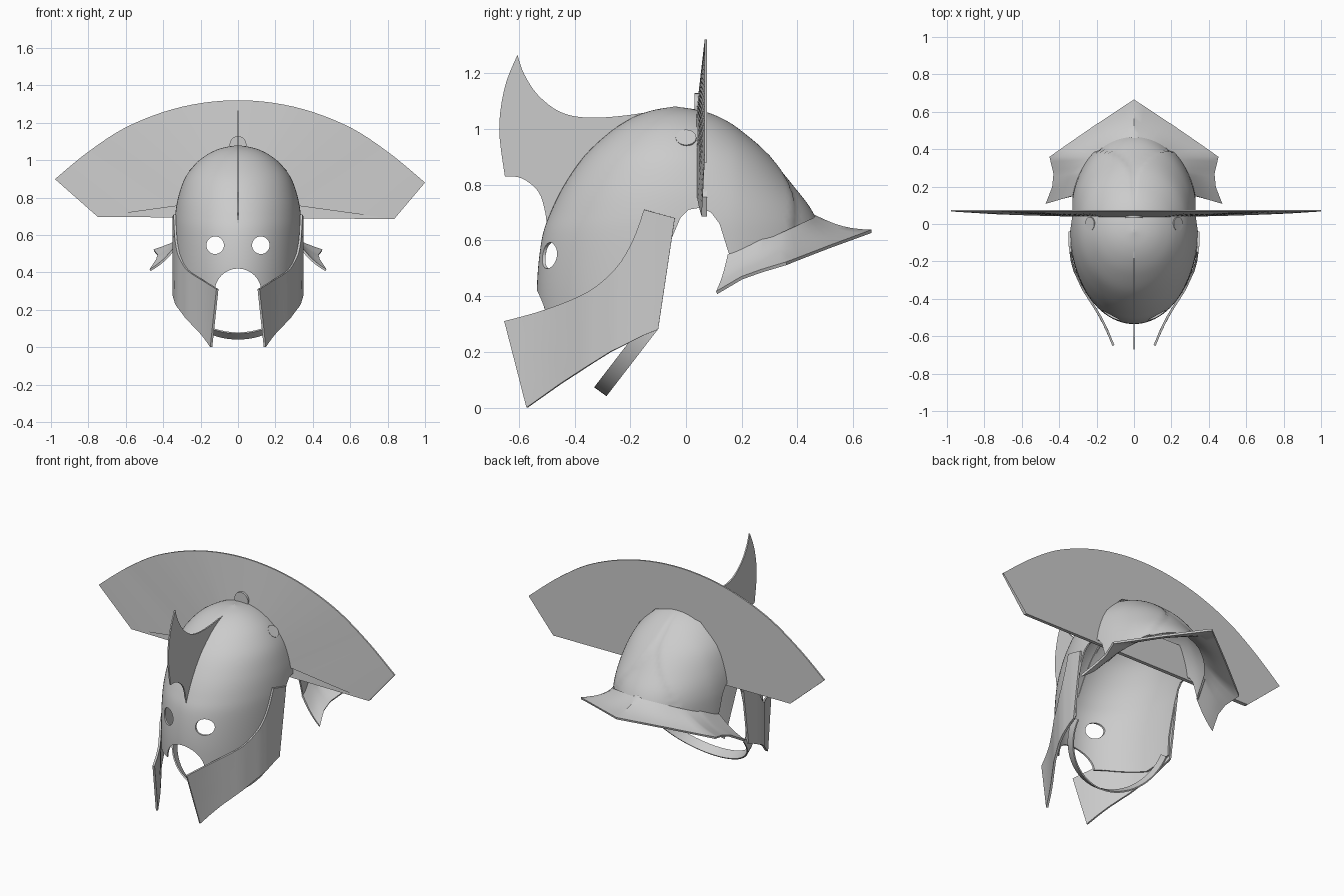
import bpy, bmesh
from math import sin, cos, pi, radians
from mathutils import Vector

cube = bpy.data.objects.get("Cube")
if cube:
    bpy.data.objects.remove(cube, do_unlink=True)

steel = bpy.data.materials.new("steel_grey")
steel.use_nodes = True
GREY = (0.6, 0.6, 0.6, 1)
steel.diffuse_color = GREY
steel.node_tree.nodes["Principled BSDF"].inputs["Base Color"].default_value = GREY


def activate(ob):
    bpy.ops.object.select_all(action='DESELECT')
    ob.select_set(True)
    bpy.context.view_layer.objects.active = ob


def finish(name, bm, thickness=0, angle=35):
    """Turn a bmesh into a shaded object, optionally thickened."""
    bmesh.ops.remove_doubles(bm, verts=bm.verts, dist=1e-5)
    bmesh.ops.recalc_face_normals(bm, faces=bm.faces)
    me = bpy.data.meshes.new(name)
    bm.to_mesh(me)
    bm.free()
    me.materials.append(steel)
    ob = bpy.data.objects.new(name, me)
    bpy.context.collection.objects.link(ob)
    activate(ob)
    if thickness:
        mod = ob.modifiers.new("thickness", 'SOLIDIFY')
        mod.thickness = thickness
        mod.offset = 0
        bpy.ops.object.modifier_apply(modifier=mod.name)
    bpy.ops.object.shade_smooth_by_angle(angle=radians(angle))
    return ob


def grid(rows, cyclic=False, caps=False):
    """Skin a list of equally long rows of points."""
    bm = bmesh.new()
    vs = [[bm.verts.new(p) for p in row] for row in rows]
    n = len(rows[0])
    for a, b in zip(vs, vs[1:]):
        for i in range(n if cyclic else n - 1):
            j = (i + 1) % n
            bm.faces.new((a[i], a[j], b[j], b[i]))
    if caps:
        bm.faces.new(vs[0])
        bm.faces.new(vs[-1])
    return bm


def prism(points, axis, lo, hi):
    """Extrude a flat outline along x or y."""
    def place(p, d):
        return (d, p[0], p[1]) if axis == 'x' else (p[0], d, p[1])
    return grid([[place(p, d) for p in points] for d in (lo, hi)], True, True)


def smooth(points, n):
    """Smooth curve through the points, n steps per span."""
    p = [Vector(q) for q in points]
    p = [p[0]] + p + [p[-1]]
    out = []
    for a, b, c, d in zip(p, p[1:], p[2:], p[3:]):
        for k in range(n):
            t = k / n
            out.append(0.5 * (2 * b + (c - a) * t + (2 * a - 5 * b + 4 * c - d) * t * t
                              + (3 * b - a - 3 * c + d) * t ** 3))
    return out + [p[-1]]


def straight(points, n):
    p = [Vector(q) for q in points]
    return [a.lerp(b, k / n) for a, b in zip(p, p[1:]) for k in range(n)] + [p[-1]]


# Bowl with face mask: sections given as height, front, back, half width
CENTRE = -0.04
sections = [(.2, -.52, .5, .335), (.42, -.53, .5, .337), (.6, -.513, .485, .337),
            (.7, -.48, .45, .332), (.8, -.43, .375, .315), (.9, -.36, .29, .28),
            (.98, -.275, .2, .22), (1.03, -.2, .13, .155), (1.06, -.125, .055, .085),
            (1.075, CENTRE, CENTRE, 0)]


def bowl_point(z, front, back, width, a):
    x = width * cos(a)
    reach = back - CENTRE if sin(a) > 0 else CENTRE - front
    y = CENTRE + reach * sin(a)
    # Twin raised lobes on the back
    if y > 0.05:
        edge = 1 - ((abs(x) - .17) / .17) ** 2 - (max(y - .2, 0) / .185) ** 2
        lift = 0.03 * min(1, max(0, edge * 8)) * min(1, (y - .05) / .12)
        x, y = x * (1 + lift), CENTRE + (y - CENTRE) * (1 + lift)
    return (x, y, z)


rows = [[bowl_point(*s, 2 * pi * i / 96) for i in range(96)] for s in smooth(sections, 6)]
bm = grid(rows[:-1], True)
top = bm.verts.new((0, CENTRE, 1.075))
rim = [e for e in bm.edges if e.is_boundary and e.verts[0].co.z > 1]
for e in rim:
    bm.faces.new((*e.verts, top))
bowl = finish("helmet_bowl", bm, 0.01)

# Openings: eyes, mouth, and the ear arches with the lower edge
lower_edge = [(-.8, .3), (-.45, .3), (-.25, .25), (-.1, .3), (-.1, .4), (-.08, .5),
              (-.05, .61), (-.02, .68), (.01, .71), (.05, .717), (.09, .7), (.12, .66),
              (.145, .58), (.16, .535), (.25, .585), (.36, .635), (.46, .68), (.8, .68),
              (.8, -.1), (-.8, -.1)]
mouth = [(.125 * cos(pi * i / 24), .295 + .125 * sin(pi * i / 24)) for i in range(25)]
mouth += [(-.125, 0), (.125, 0)]
cutters = [prism(lower_edge, 'x', -.7, .7), prism(mouth, 'y', -.9, -.2)]
for side in (-1, 1):
    eye = [(side * .122 + .047 * cos(pi * i / 16), .545 + .047 * sin(pi * i / 16))
           for i in range(32)]
    cutters.append(prism(eye, 'y', -.9, -.2))
for cut in cutters:
    cutter = finish("cutter", cut)
    cutter.hide_render = True
    mod = bowl.modifiers.new("opening", 'BOOLEAN')
    mod.operation = 'DIFFERENCE'
    mod.solver = 'EXACT'
    mod.object = cutter
    activate(bowl)
    bpy.ops.object.modifier_apply(modifier=mod.name)
    bpy.data.objects.remove(cutter, do_unlink=True)
activate(bowl)
bpy.ops.object.shade_smooth_by_angle(angle=radians(35))

# Cheek guards: wrapped plates between an upper and a lower rail
wrap = [(-.65, .11), (-.57, .143), (-.5, .178), (-.45, .208), (-.35, .272), (-.25, .318),
        (-.2, .332), (-.12, .343), (0, .346)]


def cheek_x(y):
    for (y0, x0), (y1, x1) in zip(wrap, wrap[1:]):
        if y <= y1:
            return x0 + (x1 - x0) * (y - y0) / (y1 - y0)
    return wrap[-1][1]


upper = smooth([(-.65, .31), (-.5, .352), (-.35, .415), (-.25, .5), (-.19, .6), (-.15, .71)], 4)
upper += straight([(-.15, .71), (-.04, .68)], 4)[1:]
lower = straight([(-.57, 0), (-.45, .085), (-.35, .15), (-.27, .2), (-.2, .235), (-.15, .26),
                  (-.1, .28)], 4)
for side, label in ((1, "left"), (-1, "right")):
    rows = []
    for u, l in zip(upper, lower):
        line = [u.lerp(l, k / 8) for k in range(9)]
        rows.append([(side * cheek_x(p.x), p.x, p.y) for p in line])
    finish(label + "_cheek_guard", grid(rows), 0.012)

# Flared neck guard
inner = [(.325, .15, .545), (.285, .25, .6), (.262, .29, .617), (.2, .36, .645),
         (.11, .42, .675), (0, .455, .688)]
outer = [(.47, .11, .412), (.435, .2, .465), (.428, .27, .49), (.45, .36, .517),
         (.225, .515, .577), (0, .665, .632)]


def both_sides(points):
    return points + [Vector((-p.x, *p[1:])) for p in reversed(points[:-1])]


rows = []
for a, b in zip(both_sides(smooth(inner, 4)), both_sides(straight(outer, 4))):
    rows.append([a.lerp(b, k / 6) - Vector((0, 0, .015 * sin(pi * k / 6))) for k in range(7)])
finish("neck_guard", grid(rows), 0.012)

# Wide crest across the top, thinning towards its outer rim
rim = smooth([(0, 1.32), (.3, 1.285), (.58, 1.185), (.8, 1.045), (1, .88)], 6)
rim[1:6] = [Vector((p.x, 1.32 - .39 * p.x ** 2)) for p in rim[1:6]]
base = straight([(0, 1.06), (.15, 1.03), (.26, .92), (.325, .755), (.835, .685)], 6)
rows = []
for b, r in zip(both_sides(base), both_sides(rim)):
    near = .037 + .028 * min(1, b.x ** 2)
    rows.append([(b.x, near, b.y), (r.x, .067, r.y), (r.x, .076, r.y), (b.x, .076, b.y)])
finish("transverse_crest", grid(rows, True, True))

# Fin along the brow
fin = smooth([(-.605, 1.265), (-.65, 1.15), (-.67, 1.0), (-.65, .83)], 5)
fin += smooth([(-.648, .829), (-.59, .823), (-.53, .775), (-.505, .7), (-.5, .65)], 4)
fin += [(-.48, .69), (-.42, .8), (-.35, .9), (-.2, 1.02), (-.04, 1.07)]
fin += smooth([(-.03, 1.08), (-.2, 1.05), (-.35, 1.04), (-.45, 1.06), (-.53, 1.12),
               (-.58, 1.195), (-.604, 1.262)], 4)
finish("brow_fin", prism(fin, 'x', -.004, .004))

# Chin strap: flat band hanging in a tilted U
across = Vector((0, -.022, .016))
rows = []
for i in range(33):
    a = pi * i / 32
    p = Vector((.315 * cos(a), -.12 - .185 * sin(a), .3 - .24 * sin(a)))
    rows.append([p - across, p + across])
finish("chin_strap", grid(rows), 0.008)

# Round crest mounts
mounts = [("left_crest_mount", (.232, 0, .965), (0, radians(48), 0), .037),
          ("right_crest_mount", (-.232, 0, .965), (0, radians(-48), 0), .037),
          ("front_crest_mount", (0, .038, 1.083), (radians(90), 0, 0), .045)]
for name, place, turn, radius in mounts:
    bpy.ops.mesh.primitive_cylinder_add(vertices=24, radius=radius, depth=.014,
                                        location=place, rotation=turn)
    mount = bpy.context.object
    mount.name = name
    mount.data.materials.append(steel)
    bpy.ops.object.shade_smooth_by_angle(angle=radians(35))
